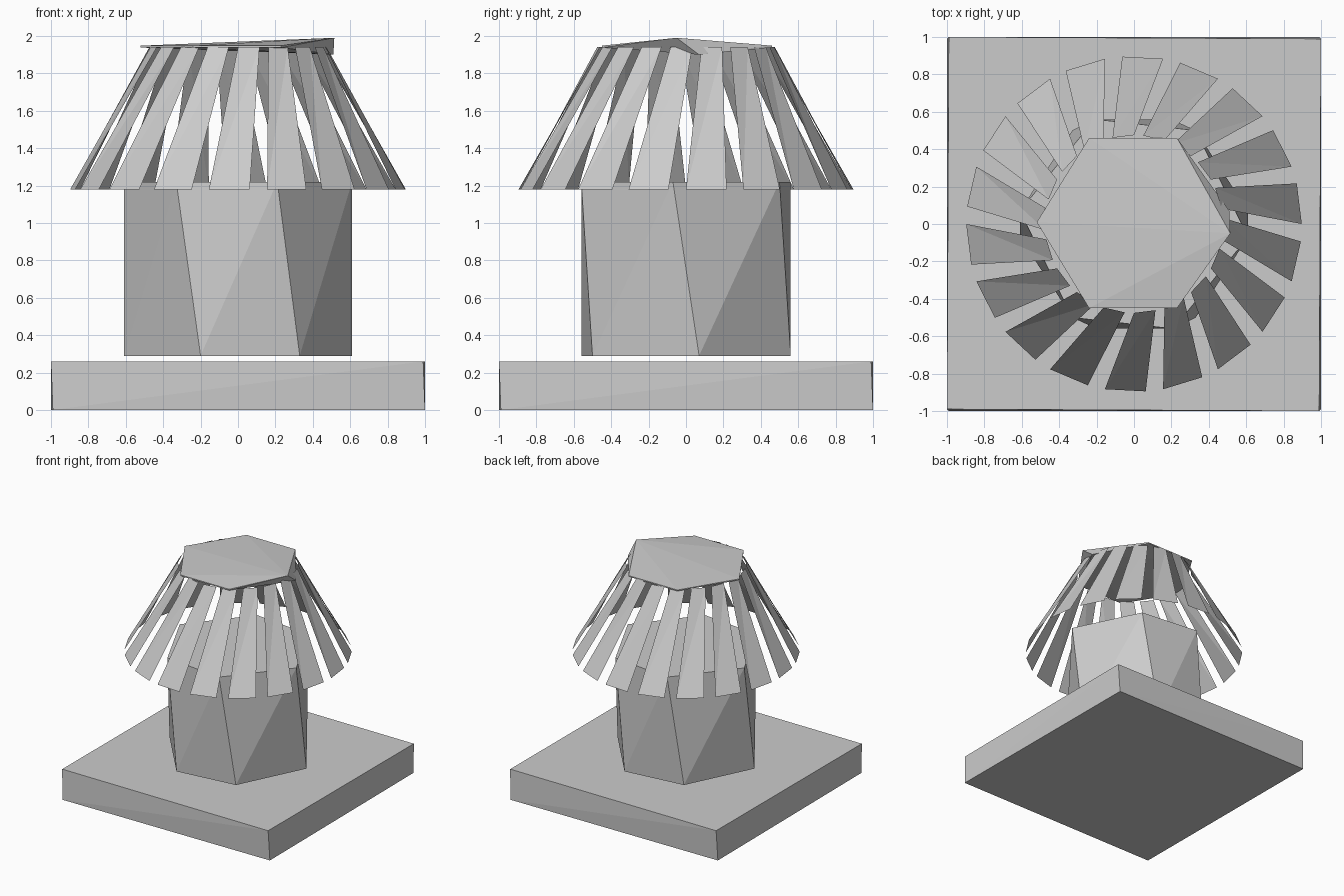
import bpy
from math import sin, cos, radians

if "Cube" in bpy.data.objects:
    bpy.data.objects.remove(bpy.data.objects["Cube"])


def make_mesh(name, verts, faces):
    mesh = bpy.data.meshes.new(name)
    mesh.from_pydata(verts, [], faces)
    mesh.update()
    obj = bpy.data.objects.new(name, mesh)
    bpy.context.collection.objects.link(obj)
    return obj


def loft(name, bottom, top, caps):
    """Join two matching 3D rings with triangulated sides, plus cap faces."""
    n = len(bottom)
    faces = []
    for i in range(n):
        j = (i + 1) % n
        faces += [(i, j, n + j), (i, n + j, n + i)]
    return make_mesh(name, bottom + top, faces + caps)


def at_height(points, z):
    return [(x, y, z) for x, y in points]


def fan(n, offset=0, flip=False):
    tris = [(offset, offset + i, offset + i + 1) for i in range(1, n - 1)]
    return [t[::-1] for t in tris] if flip else tris


# Square base with a very slight twist
corners = [(1, -0.99), (0.99, 1), (-1, 0.99), (-0.99, -1)]
base_top = [(x, -y) for x, y in corners][::-1]
base_top = base_top[3:] + base_top[:3]
base_top = base_top[2:] + base_top[:2]
# start the top ring at the corner above the first bottom corner
start = max(range(4), key=lambda i: base_top[i][0] - base_top[i][1])
base_top = base_top[start:] + base_top[:start]
loft("base", at_height(corners, 0), at_height(base_top, 0.26),
     fan(4, flip=True) + fan(4, 4))

# Twisted hexagonal column
half = [(0.61, 0.07), (0.2, 0.56), (-0.33, 0.5)]
hexagon = half + [(-x, -y) for x, y in half]
half_top = [(0.61, -0.07), (0.33, 0.5), (-0.21, 0.56)]
hexagon_top = half_top + [(-x, -y) for x, y in half_top]
loft("column", at_height(hexagon, 0.29), at_height(hexagon_top, 1.22),
     fan(6, flip=True) + fan(6, 6))

# Ring of twisted slats forming the shade
SLATS, HALF_WIDTH, TWIST = 18, 7, 10


def ring_point(radius, angle, z):
    a = radians(angle)
    return (radius * cos(a), radius * sin(a), z)


verts, faces = [], []
for i in range(SLATS):
    a = 7 + i * 360 / SLATS
    k = len(verts)
    verts += [ring_point(0.897, a - HALF_WIDTH, 1.18),
              ring_point(0.897, a + HALF_WIDTH, 1.18),
              ring_point(0.475, a + TWIST + HALF_WIDTH, 1.94),
              ring_point(0.475, a + TWIST - HALF_WIDTH, 1.94)]
    faces += [(k, k + 1, k + 2), (k, k + 2, k + 3)]
make_mesh("shade_slats", verts, faces)

# Hexagonal cap, pulled taller at its right corner
cap = [(0.23, 0.46), (-0.24, 0.46), (-0.52, 0.01), (-0.24, -0.45), (0.23, -0.45)]
loft("cap",
     [(0.51, 0.07, 1.90)] + at_height(cap, 1.938),
     [(0.515, -0.05, 1.99)] + at_height(cap, 1.948),
     fan(6, flip=True) + fan(6, 6))
